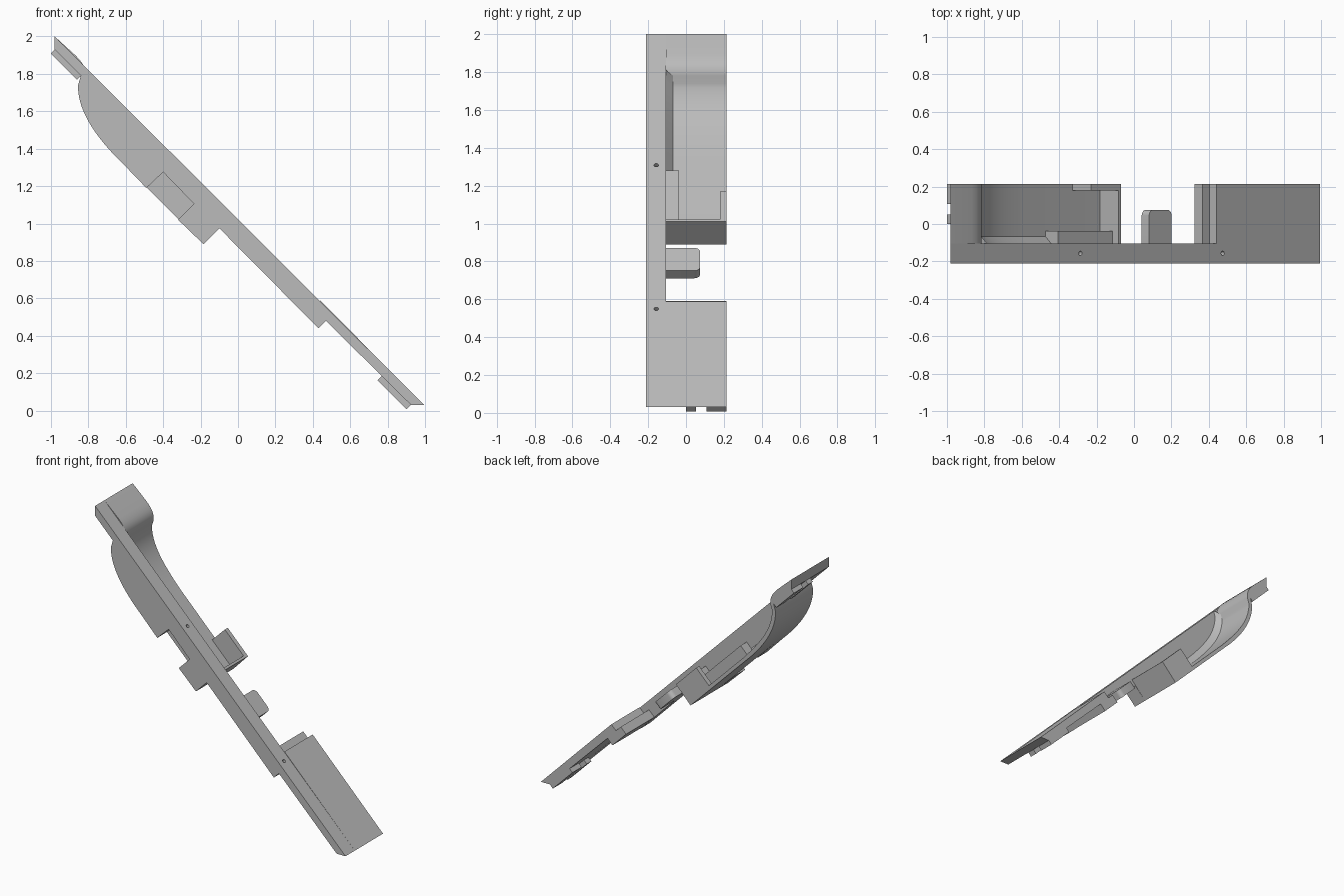
import bpy, bmesh
from mathutils import Vector
from mathutils.geometry import interpolate_bezier

cube = bpy.data.objects.get("Cube")
if cube:
    bpy.data.objects.remove(cube, do_unlink=True)

grey = bpy.data.materials.new("light_grey_plastic")
grey.use_nodes = True
GREY = (0.5, 0.5, 0.5, 1)
grey.diffuse_color = GREY
grey.node_tree.nodes["Principled BSDF"].inputs["Base Color"].default_value = GREY


def finish(name, bm):
    """Turn a bmesh into a shaded object."""
    bmesh.ops.recalc_face_normals(bm, faces=bm.faces)
    mesh = bpy.data.meshes.new(name)
    bm.to_mesh(mesh)
    bm.free()
    mesh.materials.append(grey)
    obj = bpy.data.objects.new(name, mesh)
    bpy.context.collection.objects.link(obj)
    bpy.ops.object.select_all(action="DESELECT")
    obj.select_set(True)
    bpy.context.view_layer.objects.active = obj
    bpy.ops.object.shade_smooth_by_angle(angle=0.5)
    return obj


def prism(name, profile, y0, y1, round_far=0):
    """Extrude an (x, z) profile along y, optionally rounding the far ends."""
    bm = bmesh.new()
    face = bm.faces.new([bm.verts.new((x, y0, z)) for x, z in profile])
    ext = bmesh.ops.extrude_face_region(bm, geom=[face])
    verts = [v for v in ext["geom"] if isinstance(v, bmesh.types.BMVert)]
    bmesh.ops.translate(bm, verts=verts, vec=(0, y1 - y0, 0))
    if round_far:
        edges = [e for e in bm.edges if all(abs(v.co.y - y1) < 1e-5 for v in e.verts)
                 and (e.verts[0].co - e.verts[1].co).normalized().dot(Vector((1, 0, 1))) > 1
                 or all(abs(v.co.y - y1) < 1e-5 for v in e.verts)
                 and (e.verts[0].co - e.verts[1].co).normalized().dot(Vector((1, 0, 1))) < -1]
        bmesh.ops.bevel(bm, geom=edges, offset=round_far, segments=5,
                        profile=0.5, affect="EDGES")
    return finish(name, bm)


def slanted(a0, a1, b0, b1):
    """Rectangle on the 45 degree slope: a = z - x (along), b = x + z (height)."""
    return [((b - a) / 2, (a + b) / 2)
            for a, b in ((a0, b0), (a0, b1), (a1, b1), (a1, b0))]


def curve(*points, n=20):
    return [(p.x, p.y) for p in interpolate_bezier(*[Vector(p) for p in points], n)]


FRONT, WALL, BACK = -0.21, -0.105, 0.213

# Curves of the bulged shell, outside and inside
outer = [(-0.98, 1.93), (-0.84, 1.79)] + curve(
    (-0.855, 1.74), (-0.86, 1.6), (-0.75, 1.45), (-0.62, 1.325))
lip = curve((-0.87, 1.90), (-0.83, 1.86), (-0.81, 1.83), (-0.815, 1.78), n=8)
inner = curve((-0.828, 1.74), (-0.83, 1.6), (-0.72, 1.47), (-0.60, 1.34))

# Long side rail with the bulge cheek and its notch
rail = prism("side_rail", [(-0.98, 2.0)] + outer + [
    (-0.49, 1.19), (-0.40, 1.275), (-0.235, 1.105), (-0.32, 1.02),
    (-0.185, 0.89), (-0.1, 0.975), (0.43, 0.44), (0.47, 0.48),
    (0.925, 0.03), (0.995, 0.03)], FRONT, WALL)

# Screw holes drilled square to the rail
for x in (-0.285, 0.475):
    bpy.ops.mesh.primitive_cylinder_add(
        vertices=20, radius=0.012, depth=0.08, location=(x, -0.157, 1.025 - x),
        rotation=(0, 0.7854, 0))
    cutter = bpy.context.object
    cutter.name = "hole_cutter"
    cutter.hide_render = True
    cut = rail.modifiers.new("screw_hole", "BOOLEAN")
    cut.operation, cut.solver, cut.object = "DIFFERENCE", "EXACT", cutter
    bpy.context.view_layer.objects.active = rail
    bpy.ops.object.modifier_apply(modifier=cut.name)
    bpy.data.objects.remove(cutter, do_unlink=True)

# Thin hollow shell with the thick top end and the end wall
prism("curved_shell", [(-0.98, 2.0)] + outer + [
    (-0.185, 0.89), (-0.07, 1.01), (-0.082, 1.022), (-0.182, 0.922)]
    + inner[::-1] + lip[::-1], WALL, BACK)

# Sloped fillet where the shell meets the rail
bm = bmesh.new()
path = lip[-1:] + inner + [(-0.42, 1.16)]
rings = [[bm.verts.new(c) for c in ((x, -0.068, z), (x, WALL, z), (x + 0.03, WALL, z + 0.03))]
         for x, z in path]
for r, s in zip(rings, rings[1:]):
    for i in range(3):
        j = (i + 1) % 3
        bm.faces.new((r[i], r[j], s[j], s[i]))
bm.faces.new(rings[0])
bm.faces.new(rings[-1])
finish("shell_fillet", bm)

# Pocket around the notch and at the end of the shell
prism("notch_backing", slanted(1.09, 1.685, 0.71, 0.875), WALL, -0.037)
prism("pocket_back_wall", slanted(1.08, 1.40, 0.705, 0.94), 0.18, BACK)

# Rounded tongue in the gap
prism("tongue", slanted(0.55, 0.79, 0.872, 0.952), WALL, 0.075, 0.03)

# Flat lower panel and the ledge beneath it
prism("lower_panel", [(0.40, 0.55), (0.44, 0.588), (0.995, 0.03), (0.925, 0.03)], WALL, BACK)
prism("panel_ledge", slanted(0.01, 0.225, 0.872, 0.956), WALL, BACK)

# Clip tabs under both ends
for end, (a0, a1) in {"lower": (-0.895, -0.585), "upper": (2.63, 2.91)}.items():
    for side, (y0, y1) in {"inner": (0.0, 0.052), "outer": (0.108, BACK)}.items():
        prism(f"{end}_{side}_clip", slanted(a0, a1, 0.908, 0.957), y0, y1)
